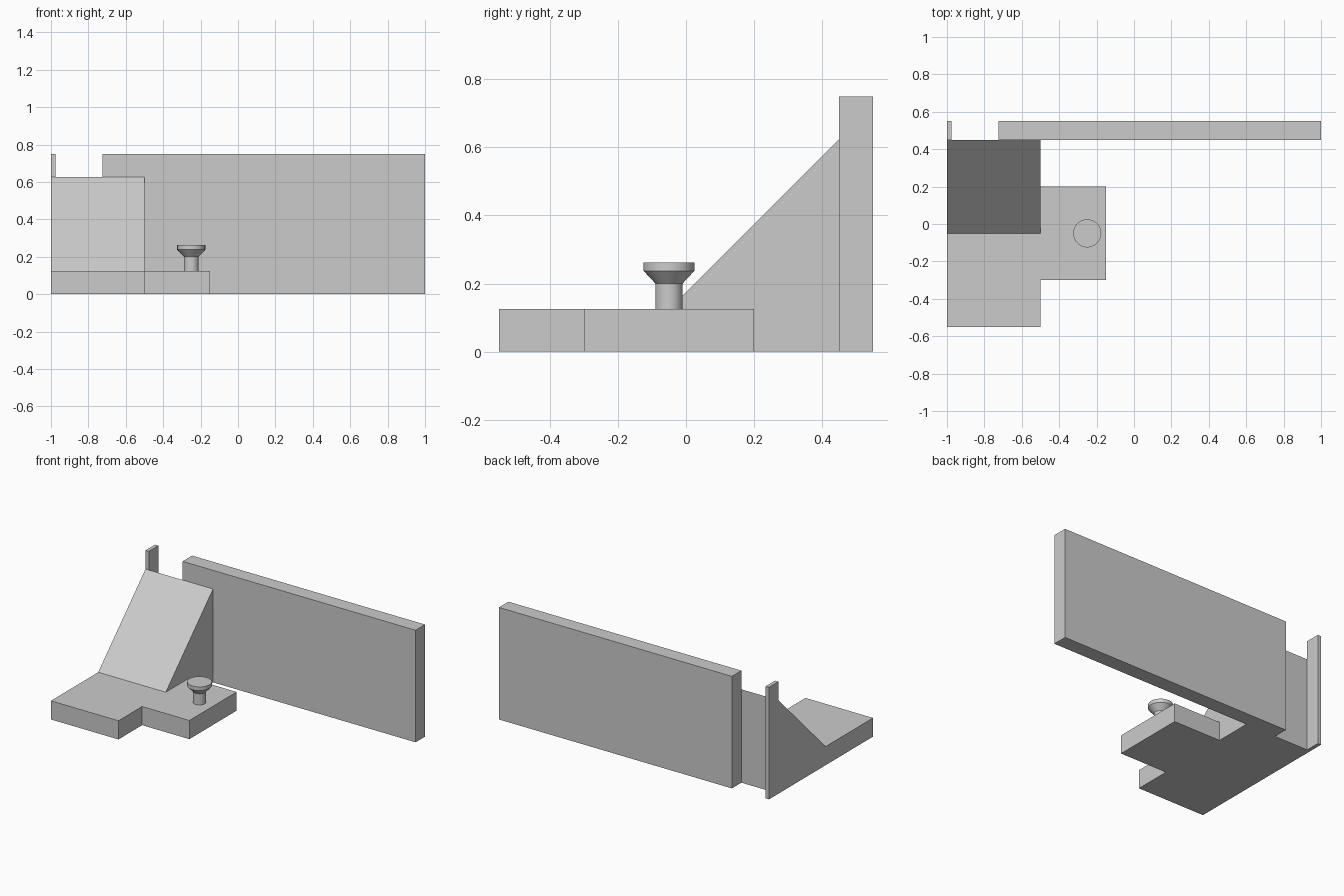
import bpy, bmesh
from math import cos, sin, pi
from mathutils import Vector

cube = bpy.data.objects.get("Cube")
if cube:
    bpy.data.objects.remove(cube)

grey = bpy.data.materials.new("light grey")
grey.use_nodes = True
COLOR = (0.6, 0.6, 0.6, 1)
grey.diffuse_color = COLOR
grey.node_tree.nodes["Principled BSDF"].inputs["Base Color"].default_value = COLOR


def finish(name, bm):
    bmesh.ops.recalc_face_normals(bm, faces=bm.faces)
    mesh = bpy.data.meshes.new(name)
    bm.to_mesh(mesh)
    bm.free()
    mesh.materials.append(grey)
    obj = bpy.data.objects.new(name, mesh)
    bpy.context.collection.objects.link(obj)
    return obj


def prism(name, outline, sweep):
    """Extrude a closed outline along a vector."""
    bm = bmesh.new()
    face = bm.faces.new([bm.verts.new(p) for p in outline])
    moved = bmesh.ops.extrude_face_region(bm, geom=[face])["geom"]
    verts = [g for g in moved if isinstance(g, bmesh.types.BMVert)]
    bmesh.ops.translate(bm, verts=verts, vec=Vector(sweep))
    return finish(name, bm)


def slab(name, x0, x1, y0, y1, height):
    return prism(name, [(x0, y0, 0), (x1, y0, 0), (x1, y1, 0), (x0, y1, 0)], (0, 0, height))


def lathe(name, center, profile, sides=48):
    """Capped solid of revolution from (radius, height) pairs."""
    bm = bmesh.new()
    rings = [[bm.verts.new((center[0] + r * cos(2 * pi * i / sides),
                            center[1] + r * sin(2 * pi * i / sides), z))
              for i in range(sides)] for r, z in profile]
    for low, high in zip(rings, rings[1:]):
        for i in range(sides):
            j = (i + 1) % sides
            bm.faces.new((low[i], low[j], high[j], high[i]))
    bm.faces.new(rings[0])
    bm.faces.new(rings[-1])
    return finish(name, bm)


# Sloped ramp with its flat front landing
ramp_side = [(-0.55, 0), (0.45, 0), (0.45, 0.625), (-0.05, 0.125), (-0.55, 0.125)]
prism("ramp_base", [(-1, y, z) for y, z in ramp_side], (0.5, 0, 0))

# Side step that carries the knob
slab("side_step", -0.5, -0.15, -0.3, 0.2, 0.125)

# Back wall and the narrow post across the gap
slab("back_wall", -0.725, 1, 0.45, 0.55, 0.75)
slab("gap_post", -1, -0.975, 0.45, 0.55, 0.75)

# Knob: stem, flared neck and flat cap
knob = lathe("knob", (-0.25, -0.05),
             [(0.04, 0.125), (0.04, 0.2), (0.075, 0.2375), (0.075, 0.2625)])
bpy.ops.object.select_all(action="DESELECT")
knob.select_set(True)
bpy.context.view_layer.objects.active = knob
bpy.ops.object.shade_smooth_by_angle(angle=pi / 6)
